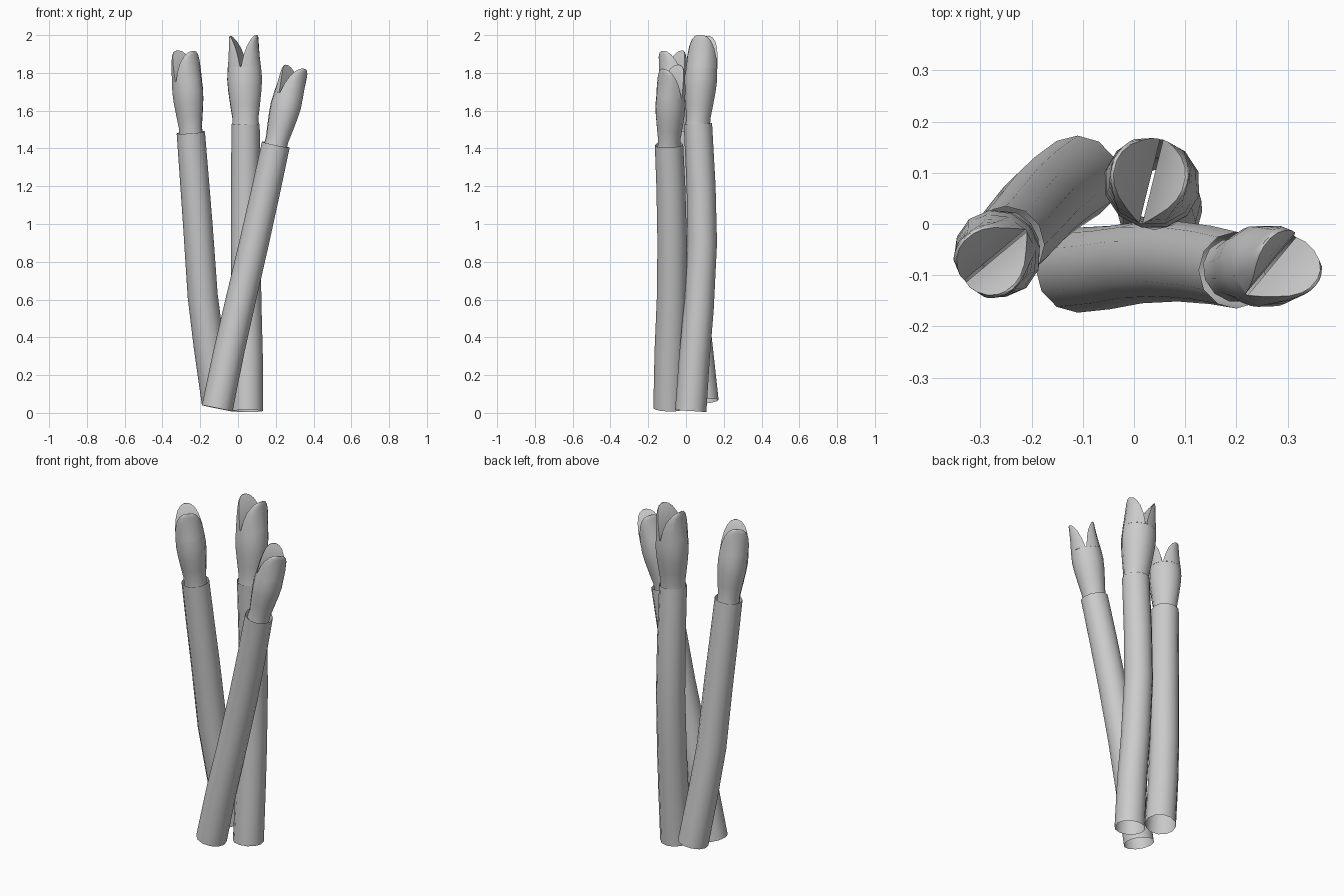
import bpy, bmesh, math
from mathutils import Vector

cube = bpy.data.objects.get("Cube")
if cube:
    bpy.data.objects.remove(cube)

SIDES = 12
HALF = SIDES // 2
FLATTEN = 0.93  # buds are slightly narrower along the split

grey = bpy.data.materials.new("plain grey")
grey.use_nodes = True
colour = (0.6, 0.6, 0.6, 1)
grey.diffuse_color = colour
grey.node_tree.nodes["Principled BSDF"].inputs["Base Color"].default_value = colour


def finish(bm, name):
    bmesh.ops.recalc_face_normals(bm, faces=bm.faces)
    mesh = bpy.data.meshes.new(name)
    bm.to_mesh(mesh)
    bm.free()
    mesh.materials.append(grey)
    obj = bpy.data.objects.new(name, mesh)
    bpy.context.collection.objects.link(obj)
    bpy.ops.object.select_all(action='DESELECT')
    obj.select_set(True)
    bpy.context.view_layer.objects.active = obj
    bpy.ops.object.shade_smooth_by_angle(angle=math.radians(40))


def bridge(bm, low, high):
    n = len(low)
    for i in range(n):
        j = (i + 1) % n
        bm.faces.new((low[i], low[j], high[j], high[i]))


def frame(axis, hint):
    """Two directions square to the axis, the first one near the hint."""
    u = (hint - axis * hint.dot(axis)).normalized()
    return u, axis.cross(u)


def stem(name, path, r_low, r_high):
    """A bent tapering tube, open at both ends."""
    bm = bmesh.new()
    rings = []
    last = len(path) - 1
    for k, p in enumerate(path):
        axis = (path[min(k + 1, last)] - path[max(k - 1, 0)]).normalized()
        u, v = frame(axis, Vector((1, 0, 0)))
        r = r_low + (r_high - r_low) * k / last
        angles = [math.tau * i / SIDES for i in range(SIDES)]
        rings.append([bm.verts.new(p + r * (u * math.cos(a) + v * math.sin(a)))
                      for a in angles])
    for low, high in zip(rings, rings[1:]):
        bridge(bm, low, high)
    finish(bm, name)


# bud body: height, radius
BODY = [(-0.02, 0.073), (0.03, 0.071), (0.1, 0.081), (0.18, 0.091),
        (0.24, 0.095), (0.3, 0.091)]
# petals: height, outer reach, inner reach, half width
PETAL = [(0.3, 0.091, 0.003, 0.091), (0.36, 0.084, 0.016, 0.085),
         (0.41, 0.08, 0.032, 0.073), (0.445, 0.078, 0.05, 0.056),
         (0.465, 0.077, 0.063, 0.035), (0.472, 0.075, 0.069, 0.014)]


def bud(name, base, tip, hint, size, girth):
    """A swollen bud that splits into two pointed petals."""
    bm = bmesh.new()
    axis = (tip - base).normalized()
    u, v = frame(axis, hint)

    def place(x, y, h):
        return bm.verts.new(base + (u * x + v * y * FLATTEN) * girth + axis * h * size)

    rings = []
    for h, r in BODY:
        angles = [math.tau * i / SIDES for i in range(SIDES)]
        rings.append([place(r * math.cos(a), r * math.sin(a), h) for a in angles])
    for low, high in zip(rings, rings[1:]):
        bridge(bm, low, high)
    for side in (1, -1):
        rows = []
        for h, outer, inner, width in PETAL:
            angles = [math.pi * (i / HALF - 0.5) for i in range(HALF + 1)]
            rows.append([place(side * (inner + (outer - inner) * math.cos(a)),
                               width * math.sin(a), h) for a in angles])
        for low, high in zip(rows, rows[1:]):
            bridge(bm, low, high)
        bm.faces.new(rows[-1])
    finish(bm, name)


# each stalk: stem path, bud tip, direction across the split, bud length and girth
STALKS = {
    "right": ([(-0.11, 0.09, 0.06), (-0.153, 0.06, 0.35), (-0.187, 0.03, 0.62),
               (-0.213, 0.0, 1.0), (-0.232, -0.022, 1.25), (-0.25, -0.04, 1.485)],
              (-0.282, -0.075, 1.92), (-0.64, 0.77, 0), 0.92, 0.92),
    "back": ([(0.05, 0.025, 0.01), (0.05, 0.045, 0.3), (0.045, 0.067, 0.55),
              (0.04, 0.086, 0.9), (0.04, 0.08, 1.2), (0.04, 0.063, 1.53)],
             (0.03, 0.095, 2.0), (0.97, -0.24, 0), 0.995, 1.0),
    "left": ([(-0.11, -0.09, 0.024), (-0.047, -0.085, 0.33), (0.015, -0.075, 0.6),
              (0.085, -0.073, 0.9), (0.15, -0.08, 1.19), (0.2, -0.09, 1.42)],
             (0.308, -0.075, 1.84), (0.77, -0.64, 0), 0.9, 0.89),
}
for side, (points, tip, split, size, girth) in STALKS.items():
    path = [Vector(p) for p in points]
    stem(side + "_stem", path, 0.083, 0.075)
    bud(side + "_bud", path[-1], Vector(tip), Vector(split), size, girth)
